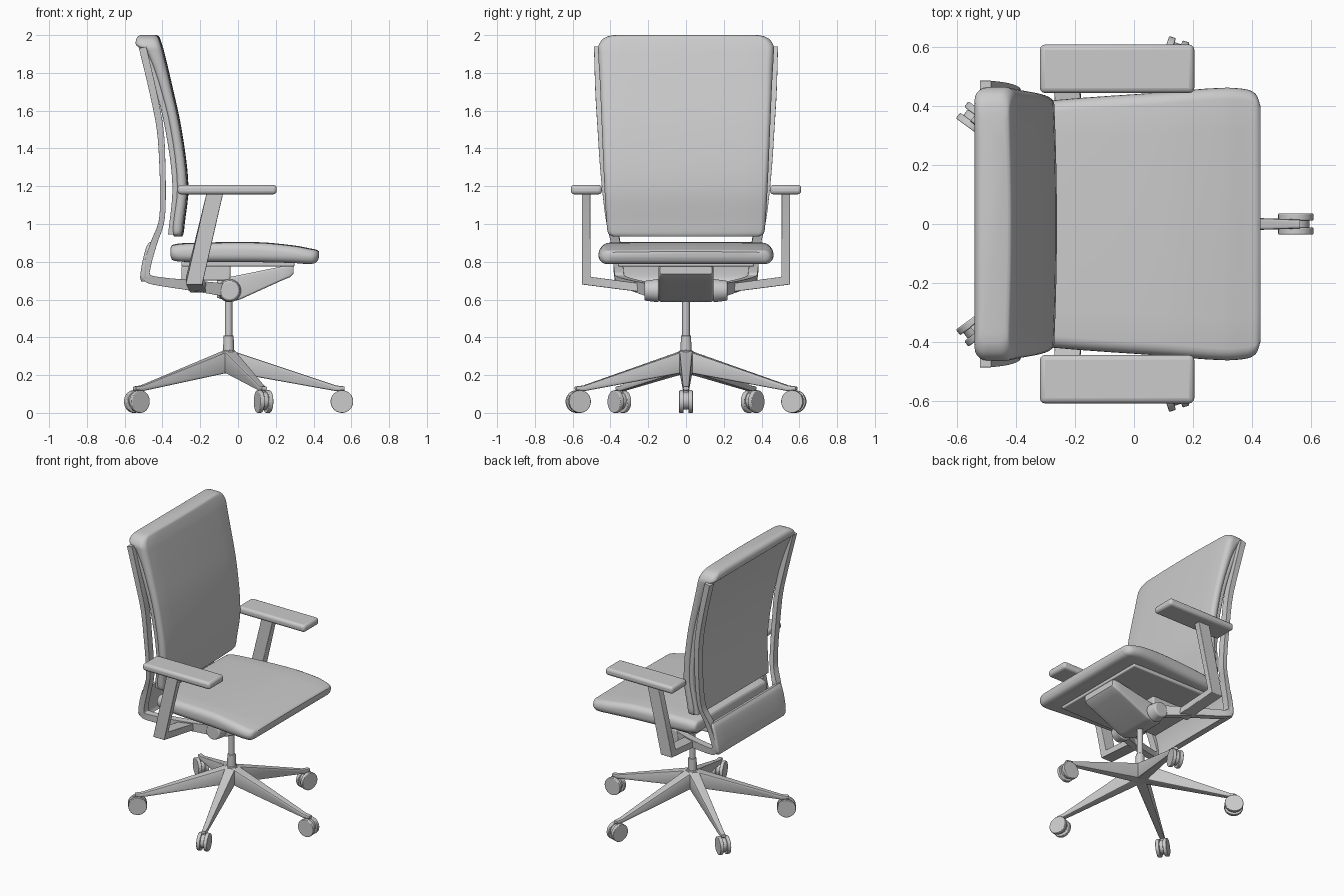
import bpy, bmesh, math
from mathutils import Vector, Matrix

if "Cube" in bpy.data.objects:
    bpy.data.objects.remove(bpy.data.objects["Cube"])

HUB_X = -0.05   # centre of the five-star base


def finish(name, bm, mirror=False, bevel=0.0, angle=35):
    bmesh.ops.recalc_face_normals(bm, faces=bm.faces[:])
    me = bpy.data.meshes.new(name)
    bm.to_mesh(me)
    bm.free()
    for p in me.polygons:
        p.use_smooth = True
    me.set_sharp_from_angle(angle=math.radians(angle))
    ob = bpy.data.objects.new(name, me)
    bpy.context.collection.objects.link(ob)
    if bevel:
        b = ob.modifiers.new("bevel", 'BEVEL')
        b.width, b.segments = bevel, 3
    if mirror:
        m = ob.modifiers.new("mirror", 'MIRROR')
        m.use_axis = (False, True, False)
    return ob


def smooth(pts, steps):
    """Cubic interpolation with chord-length spacing."""
    pts = [Vector(p) for p in pts]
    if steps < 2:
        return pts
    s = [0.0]
    for a, b in zip(pts, pts[1:]):
        s.append(s[-1] + (b - a).length)
    n = len(pts) - 1
    tan = []
    for i in range(n + 1):
        a, b = max(i - 1, 0), min(i + 1, n)
        tan.append((pts[b] - pts[a]) / (s[b] - s[a]))
    out = []
    for i in range(n):
        h = s[i + 1] - s[i]
        for k in range(steps):
            t = k / steps
            out.append(pts[i] * (2*t**3 - 3*t*t + 1) + tan[i] * (h * (t**3 - 2*t*t + t))
                       + pts[i + 1] * (3*t*t - 2*t**3) + tan[i + 1] * (h * (t**3 - t*t)))
    return out + [pts[-1]]


def skin(bm, rings):
    rows = [[bm.verts.new(p) for p in r] for r in rings]
    n = len(rows[0])
    for a, b in zip(rows, rows[1:]):
        for i in range(n):
            j = (i + 1) % n
            bm.faces.new((a[i], a[j], b[j], b[i]))
    bm.faces.new(rows[0])
    bm.faces.new(rows[-1])


def loft(name, axis, sections, r, crown=0.0, steps=4, segs=5, angle=35):
    """Rounded-rectangle sections (position, low, high, half width in y)."""
    rings = []
    for t, lo, hi, hw in smooth(sections, steps):
        rr = min(r, (hi - lo) * 0.49, hw * 0.9)
        flat = []
        corners = ((1, 1), (-1, 1), (-1, -1), (1, -1))
        for q, (sy, so) in enumerate(corners):
            cy, co = sy * (hw - rr), (hi - rr if so > 0 else lo + rr)
            for k in range(segs + 1):
                a = math.pi / 2 * (q + k / segs)
                flat.append((cy + rr * math.cos(a), co + rr * math.sin(a)))
            if q in (0, 2):
                for k in range(1, 8):
                    flat.append((cy * (1 - k / 4), hi if q == 0 else lo))
        ring = []
        for y, o in flat:
            o += crown * (1 - (y / hw) ** 2) * (o - lo) / (hi - lo)
            ring.append((o, y, t) if axis == 'z' else (t, y, o))
        rings.append(ring)
    bm = bmesh.new()
    skin(bm, rings)
    return finish(name, bm, angle=angle)


def sweep(name, pts, side, width, steps=1, bevel=0.006):
    """Mitred rectangular bar along points (x, y, z, thickness), mirrored in y."""
    pts = smooth(pts, steps)
    pos = [p.to_3d() for p in pts]
    side = Vector(side)
    rings = []
    for i, p in enumerate(pos):
        a = (p - pos[i - 1]).normalized() if i else (pos[1] - p).normalized()
        b = (pos[i + 1] - p).normalized() if i < len(pos) - 1 else a
        t = (a + b).normalized()
        n = t.cross(side).normalized() * (pts[i][3] / 2 / max(t.dot(a), 0.4))
        w = side * (width / 2)
        rings.append([p + w + n, p - w + n, p - w - n, p + w - n])
    bm = bmesh.new()
    skin(bm, rings)
    return finish(name, bm, mirror=True, bevel=bevel)


def box(name, lo, hi, bevel, mirror=False):
    bm = bmesh.new()
    bmesh.ops.create_cube(bm, size=1)
    lo, hi = Vector(lo), Vector(hi)
    for v in bm.verts:
        v.co = (lo + hi) / 2 + v.co * (hi - lo)
    return finish(name, bm, mirror, bevel)


def cyl(name, centre, r1, r2, depth, along='z', mirror=False, bevel=0.0):
    bm = bmesh.new()
    m = Matrix.Translation(centre)
    if along == 'y':
        m = m @ Matrix.Rotation(-math.pi / 2, 4, 'X')
    bmesh.ops.create_cone(bm, cap_ends=True, segments=32, radius1=r1, radius2=r2, depth=depth, matrix=m)
    return finish(name, bm, mirror, bevel)


# Seat cushion and plate below it
loft("seat", 'x', [(-.357, .83, .87, .385), (-.345, .808, .886, .405), (-.28, .80, .895, .42),
                   (.1, .798, .90, .448), (.3, .793, .882, .463), (.385, .788, .866, .457),
                   (.415, .798, .86, .44), (.43, .825, .85, .40)], .04, crown=.004)
box("seat_plate", (-.30, -.36, .775), (.30, .36, .803), .008)

# Backrest cushion and its rear shell
loft("back_cushion", 'z', [(.935, -.34, -.305, .39), (.95, -.345, -.298, .412), (1.0, -.345, -.292, .42),
                           (1.2, -.325, -.272, .432), (1.5, -.36, -.308, .445), (1.75, -.425, -.362, .456),
                           (1.91, -.49, -.40, .465), (1.945, -.538, -.41, .463), (1.975, -.54, -.42, .445),
                           (1.993, -.53, -.428, .415), (2.0, -.515, -.44, .38)], .035, crown=.01)
loft("back_shell", 'z', [(.945, -.37, -.335, .40), (1.2, -.347, -.315, .422), (1.5, -.385, -.35, .436),
                         (1.75, -.448, -.415, .448), (1.93, -.515, -.48, .455)], .012, crown=.004)

# Back frame: side uprights curving forward to the pivot, and the lower rear panel
sweep("back_frame_side", [(-.505, .462, 1.935, .04), (-.45, .455, 1.7, .038), (-.412, .443, 1.5, .036),
                          (-.40, .43, 1.3, .032), (-.398, .41, 1.1, .03), (-.408, .395, 1.0, .03),
                          (-.445, .372, .9, .035), (-.487, .355, .75, .04), (-.48, .352, .715, .045),
                          (-.44, .34, .70, .045), (-.25, .27, .675, .055), (-.06, .18, .65, .07)],
      (0, 1, 0), .05, steps=4, bevel=.008)
loft("lower_back_panel", 'z', [(.695, -.512, -.47, .37), (.72, -.518, -.48, .38), (.8, -.506, -.475, .385),
                               (.88, -.485, -.455, .385), (.905, -.468, -.452, .378)], .015)

# Tilt mechanism under the seat
loft("mechanism_housing", 'x', [(-.11, .61, .70, .13), (-.04, .588, .72, .145), (.01, .60, .73, .145),
                                (.23, .70, .775, .145), (.275, .718, .78, .145), (.293, .735, .775, .138)],
     .012, steps=1)
box("mechanism_rear", (-.30, -.145, .70), (-.04, .145, .78), .01)
cyl("pivot_boss", (-.045, .182, .647), .062, .052, .075, 'y', mirror=True, bevel=.008)

# Armrests: bracket with leaning post, and pad
sweep("armrest_post", [(-.21, .22, .66, .045), (-.232, .528, .70, .045), (-.122, .528, 1.165, .045)],
      (1, 0, 0), .088, bevel=.004)
box("armrest_pad", (-.32, .445, 1.157), (.205, .61, 1.207), .018, mirror=True)

# Gas column
cyl("column", (HUB_X, 0, .50), .02, .02, .24, bevel=.002)
cyl("column_collar", (HUB_X, 0, .365), .029, .027, .09, bevel=.004)
cyl("base_hub", (HUB_X, 0, .27), .045, .034, .12, bevel=.004)

# One leg with twin-wheel caster, then four linked copies round the hub
leg = loft("base_leg", 'x', [(.0, .215, .335, .034), (.05, .208, .318, .034), (.57, .115, .145, .017),
                             (.615, .12, .14, .015)], .008, steps=1, segs=2, angle=25)
parts = [leg,
         cyl("caster_stem", (.59, 0, .105), .013, .013, .05),
         cyl("caster_core", (.6, 0, .064), .046, .046, .03, 'y'),
         cyl("caster_wheel_left", (.6, .024, .06), .06, .06, .024, 'y', bevel=.004),
         cyl("caster_wheel_right", (.6, -.024, .06), .06, .06, .024, 'y', bevel=.004)]
for i in range(5):
    m = Matrix.Translation((HUB_X, 0, 0)) @ Matrix.Rotation(math.radians(72 * i), 4, 'Z')
    for ob in parts:
        if i:
            ob = ob.copy()
            bpy.context.collection.objects.link(ob)
        ob.matrix_world = m
